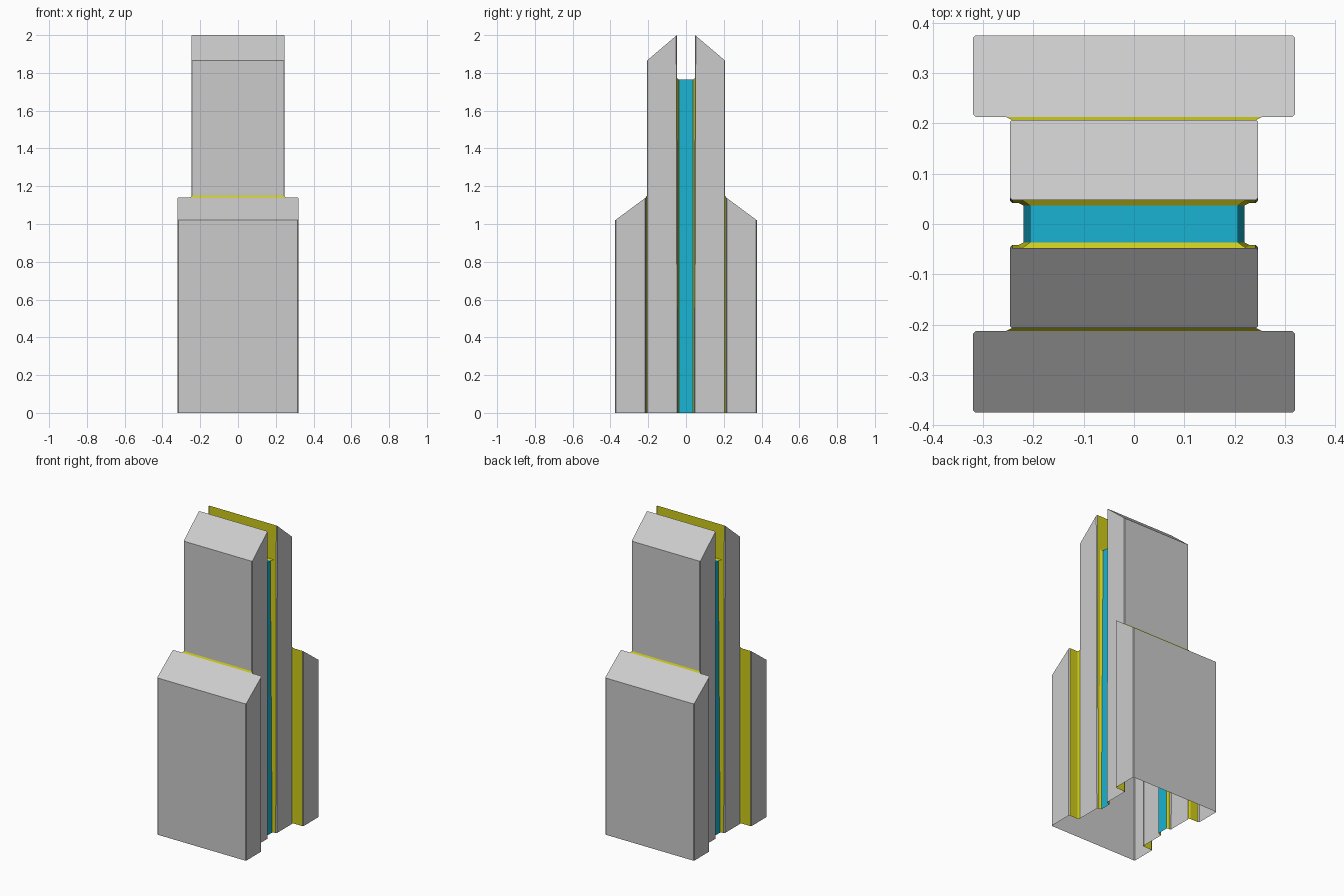
import bpy, bmesh

if "Cube" in bpy.data.objects:
    bpy.data.objects.remove(bpy.data.objects["Cube"])

def material(name, rgb):
    m = bpy.data.materials.new(name)
    m.diffuse_color = (*rgb, 1)
    m.use_nodes = True
    m.node_tree.nodes["Principled BSDF"].inputs["Base Color"].default_value = m.diffuse_color
    return m

YELLOW = material("yellow_trim", (0.62, 0.60, 0.01))
BLUE = material("blue_core", (0.01, 0.45, 0.65))

def inner_z(y):
    return 2.0 - (y - 0.048) * 0.135 / 0.159

def outer_z(y):
    return 1.14 - (y - 0.213) * 0.12 / 0.162

def inner_y(z):
    # inner faces of the tall slabs lean slightly apart
    return 0.042 + 0.003 * z

def wall(path, ztop, zbottom=0.0):
    """Vertical quads along a plan path; the top follows ztop(y)."""
    return [[(*p, zbottom), (*q, zbottom), (*q, ztop(q[1])), (*p, ztop(p[1]))]
            for p, q in zip(path, path[1:])]

def part(name, faces, mat=None):
    """Quarter shell (x>0, y>0) mirrored to all four sides, open underneath."""
    bm = bmesh.new()
    for f in faces:
        bm.faces.new([bm.verts.new(p) for p in f])
    bmesh.ops.remove_doubles(bm, verts=bm.verts[:], dist=0.0002)
    mesh = bpy.data.meshes.new(name)
    bm.to_mesh(mesh)
    bm.free()
    ob = bpy.data.objects.new(name, mesh)
    bpy.context.collection.objects.link(ob)
    if mat:
        mesh.materials.append(mat)
    mir = ob.modifiers.new("mirror", 'MIRROR')
    mir.use_axis = (True, True, False)
    mir.merge_threshold = 0.0002

# Blue core, tapering towards the top
zc, yc = 1.765, 0.037
part("core", [
    [(0.22, 0, 0), (0.22, yc, 0), (0.207, yc, zc), (0.207, 0, zc)],
    [(0, 0, zc), (0.207, 0, zc), (0.207, yc, zc), (0, yc, zc)],
], BLUE)

# Tall inner slabs
ti = inner_y(2.0)
side = [(0.247, 0.203), (0.243, 0.207)]
part("tall_slab",
     [[(0.242, inner_y(0), 0), (0.247, 0.047, 0), (0.247, 0.052, inner_z(0.052)), (0.242, ti, 2.0)],
      [(0.247, 0.047, 0), (0.247, 0.203, 0), (0.247, 0.203, inner_z(0.203)),
       (0.247, 0.052, inner_z(0.052))]]
     + wall(side, inner_z)
     + wall([(0.243, 0.207), (0, 0.207)], inner_z, 1.15)
     + [[(x, y, inner_z(y)) for x, y in
         [(0, ti), (0.242, ti), (0.247, 0.052), *side, (0, 0.207)]]])

# Short outer slabs
edge = [(0.315, 0.213), (0.32, 0.218), (0.32, 0.370), (0.315, 0.375), (0, 0.375)]
part("short_slab",
     wall(edge, outer_z) + [[(x, y, outer_z(y)) for x, y in [(0, 0.213)] + edge]])

# Yellow trim: core seam and inner faces of the tall slabs
zt = 1.772
yt = inner_y(zt)
part("inner_trim", [
    [(0.22, yc, 0), (0.23, inner_y(0), 0), (0.222, yt, zt), (0.207, yc, zc)],
    [(0.23, inner_y(0), 0), (0.242, inner_y(0), 0), (0.242, ti, 2.0), (0.222, yt, zt)],
    [(0, yc, zc), (0.207, yc, zc), (0.222, yt, zt), (0, yt, zt)],
    [(0, yt, zt), (0.222, yt, zt), (0.242, ti, 2.0), (0, ti, 2.0)],
], YELLOW)

# Yellow trim: seam between tall and short slabs
part("outer_trim", [
    [(0.243, 0.207, 0), (0.255, 0.213, 0), (0.255, 0.213, 1.14), (0.243, 0.207, 1.15)],
    [(0.255, 0.213, 0), (0.315, 0.213, 0), (0.315, 0.213, 1.14), (0.255, 0.213, 1.14)],
    [(0, 0.207, 1.15), (0.243, 0.207, 1.15), (0.255, 0.213, 1.14), (0, 0.213, 1.14)][::-1],
], YELLOW)
